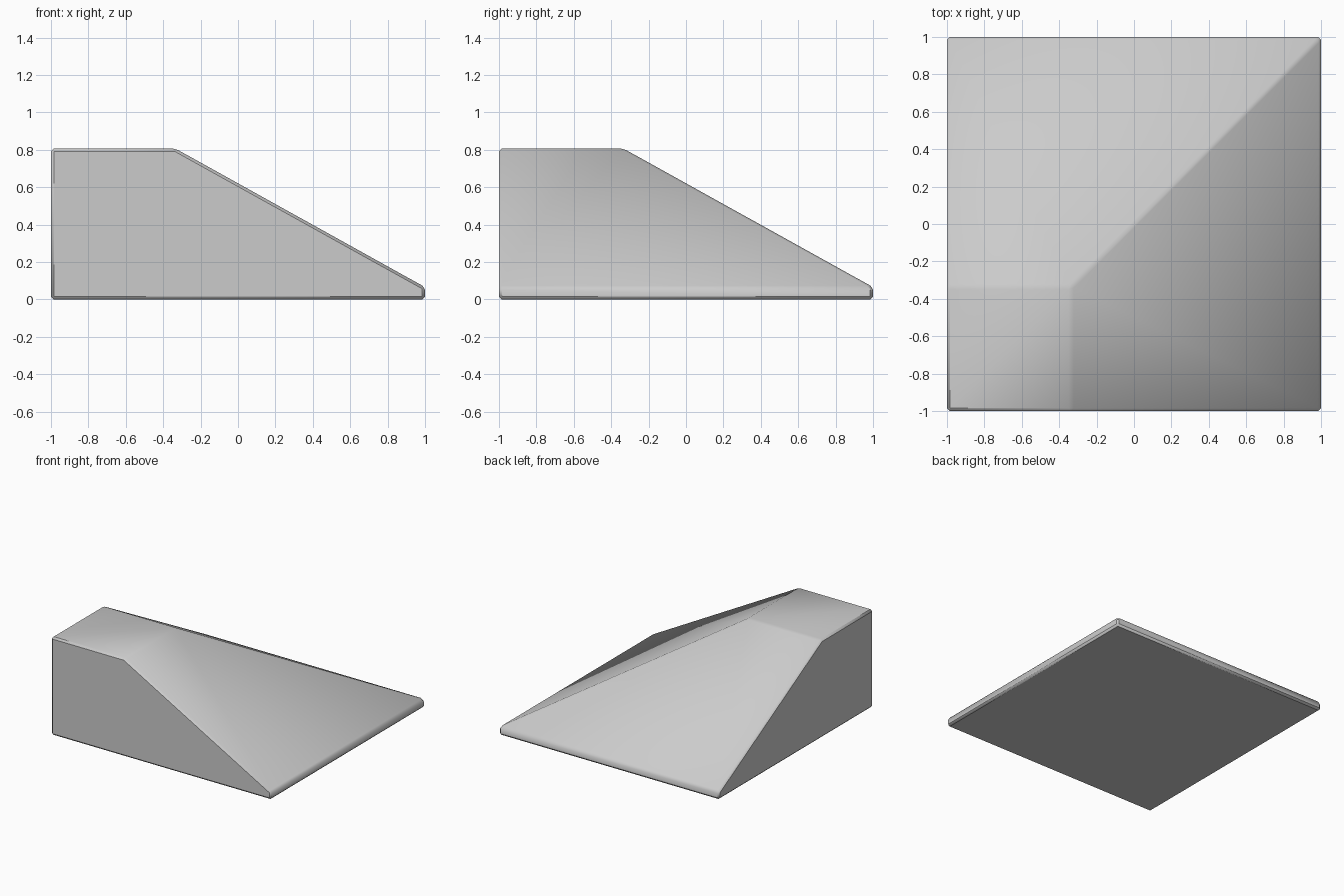
import bpy, bmesh, math
from mathutils import Vector

if "Cube" in bpy.data.objects:
    bpy.data.objects.remove(bpy.data.objects["Cube"], do_unlink=True)

HEIGHT, LIP, FLAT, BEVEL = 0.807, 0.066, -0.335, 0.015

grey = bpy.data.materials.new("plain_grey")
grey.use_nodes = True
colour = (0.6, 0.6, 0.6, 1)
grey.diffuse_color = colour
grey.node_tree.nodes["Principled BSDF"].inputs["Base Color"].default_value = colour

# Block that the ramps are cut from
bm = bmesh.new()
bmesh.ops.create_cube(bm, size=2)
for v in bm.verts:
    v.co.z = HEIGHT if v.co.z > 0 else 0


def cut_ramp(direction):
    """Slice off everything above a slope falling along the direction."""
    slope = direction * (HEIGHT - LIP) + Vector((0, 0, 1 - FLAT))
    point = direction + Vector((0, 0, LIP))
    cut = bmesh.ops.bisect_plane(
        bm, geom=bm.verts[:] + bm.edges[:] + bm.faces[:], dist=1e-5,
        plane_co=point, plane_no=slope.normalized(), clear_outer=True)
    rim = [e for e in cut["geom_cut"] if isinstance(e, bmesh.types.BMEdge)]
    bmesh.ops.edgeloop_fill(bm, edges=rim)


# Two slopes that meet along a diagonal hip
cut_ramp(Vector((1, 0, 0)))
cut_ramp(Vector((0, 1, 0)))

# Narrow chamfer on every edge
bmesh.ops.bevel(bm, geom=bm.edges[:], offset=BEVEL, offset_type='OFFSET',
                segments=1, profile=0.5, affect='EDGES', clamp_overlap=True)
bmesh.ops.recalc_face_normals(bm, faces=bm.faces[:])

mesh = bpy.data.meshes.new("corner_ramp")
bm.to_mesh(mesh)
bm.free()
mesh.materials.append(grey)
ramp = bpy.data.objects.new("corner_ramp", mesh)
bpy.context.collection.objects.link(ramp)

# Slopes blend softly, walls stay crisp
bpy.ops.object.select_all(action='DESELECT')
ramp.select_set(True)
bpy.context.view_layer.objects.active = ramp
bpy.ops.object.shade_smooth_by_angle(angle=math.radians(40))
